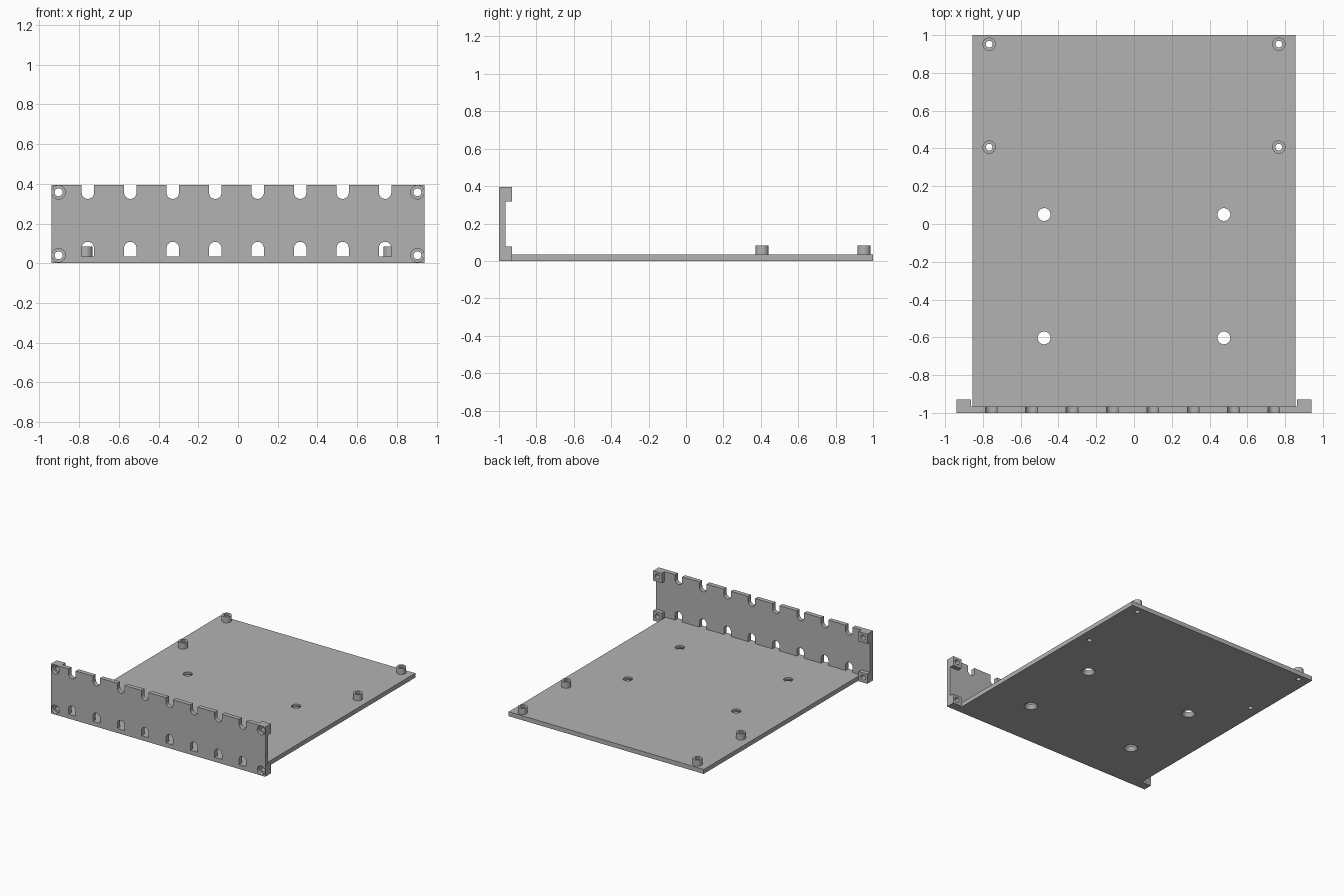
import bpy, bmesh, math
from mathutils import Matrix, Vector

if "Cube" in bpy.data.objects:
    bpy.data.objects.remove(bpy.data.objects["Cube"])

grey = bpy.data.materials.new("plain grey")
grey.diffuse_color = (0.45, 0.45, 0.45, 1)
grey.use_nodes = True
grey.node_tree.nodes["Principled BSDF"].inputs["Base Color"].default_value = grey.diffuse_color


def finish(name, bm):
    bmesh.ops.recalc_face_normals(bm, faces=bm.faces)
    me = bpy.data.meshes.new(name)
    bm.to_mesh(me)
    bm.free()
    ob = bpy.data.objects.new(name, me)
    me.materials.append(grey)
    bpy.context.collection.objects.link(ob)
    return ob


def box(name, x0, x1, y0, y1, z0, z1):
    bm = bmesh.new()
    m = Matrix.Translation(((x0 + x1) / 2, (y0 + y1) / 2, (z0 + z1) / 2)) \
        @ Matrix.Diagonal((x1 - x0, y1 - y0, z1 - z0, 1))
    bmesh.ops.create_cube(bm, size=1, matrix=m)
    return finish(name, bm)


def loft(name, rings):
    """Solid through matching rings of points, capped at both ends."""
    bm = bmesh.new()
    vs = [[bm.verts.new(p) for p in ring] for ring in rings]
    n = len(vs[0])
    for a, b in zip(vs, vs[1:]):
        for i in range(n):
            j = (i + 1) % n
            bm.faces.new((a[i], a[j], b[j], b[i]))
    bm.faces.new(vs[0])
    bm.faces.new(vs[-1])
    return finish(name, bm)


def turned(name, pos, profile, along_y=False, n=32):
    """Round solid; profile is (radius, distance along axis)."""
    rings = []
    for r, t in profile:
        ring = []
        for i in range(n):
            a = 2 * math.pi * i / n
            c, s = r * math.cos(a), r * math.sin(a)
            ring.append(Vector(pos) + Vector((c, t, s) if along_y else (c, s, t)))
        rings.append(ring)
    return loft(name, rings)


def arch(name, x, z_flat, z_tip, r=0.031):
    """Slot cutter through the front panel, round at z_tip."""
    d = 1 if z_tip > z_flat else -1
    pts = [(x - r, z_flat)]
    for i in range(17):
        a = math.pi * (1 - i / 16)
        pts.append((x + r * math.cos(a), z_tip + d * r * (math.sin(a) - 1)))
    pts.append((x + r, z_flat))
    return loft(name, [[(px, y, pz) for px, pz in pts] for y in (-1.05, -0.965)])


W, H, T = 0.94, 0.394, 0.035

# Base plate, front panel, corner screw blocks and board standoffs
body = box("tray_with_front_panel", -W, W, -1, -0.965, 0, H)
adds = [box("base_plate", -0.856, 0.856, -0.98, 1, 0, T)]
cuts = []
for s in (-1, 1):
    for z0, z1, zc in ((0, 0.077, 0.04), (0.317, H, 0.357)):
        x0, x1 = sorted((s * 0.864, s * W))
        adds.append(box("corner_block", x0, x1, -0.98, -0.93, z0, z1))
        # counterbored screw hole
        cuts.append(turned("screw_hole", (s * 0.903, 0, zc),
                           [(0.034, -1.05), (0.034, -0.972), (0.02, -0.972), (0.02, -0.9)], True))
    for y in (0.407, 0.952):
        adds.append(turned("standoff", (s * 0.767, y, 0), [(0.035, 0.02), (0.035, 0.083)]))
        cuts.append(turned("standoff_hole", (s * 0.767, y, 0), [(0.018, -0.05), (0.018, 0.12)]))
    # mounting holes, flared on the underside
    for y in (0.05, -0.603):
        cuts.append(turned("mount_hole", (s * 0.476, y, 0),
                           [(0.05, -0.05), (0.05, 0), (0.034, 0.025), (0.034, 0.1)]))

# Two rows of cable slots
for i in range(8):
    x = -0.756 + i * 0.2138
    cuts.append(arch("top_slot", x, H + 0.05, 0.324))
    cuts.append(arch("low_slot", x, T, 0.108))

# Fuse everything and cut the holes
for ops, kind in ((adds, 'UNION'), (cuts, 'DIFFERENCE')):
    for ob in ops:
        mod = body.modifiers.new(ob.name, 'BOOLEAN')
        mod.operation, mod.solver, mod.object = kind, 'EXACT', ob
bpy.context.view_layer.update()
dg = bpy.context.evaluated_depsgraph_get()
mesh = bpy.data.meshes.new_from_object(body.evaluated_get(dg))
body.modifiers.clear()
body.data = mesh
for ob in adds + cuts:
    bpy.data.objects.remove(ob)

# One colour, smooth bores with crisp edges
mesh.materials.clear()
mesh.materials.append(grey)
for p in mesh.polygons:
    p.material_index = 0
    p.use_smooth = True
mesh.set_sharp_from_angle(angle=math.radians(30))
